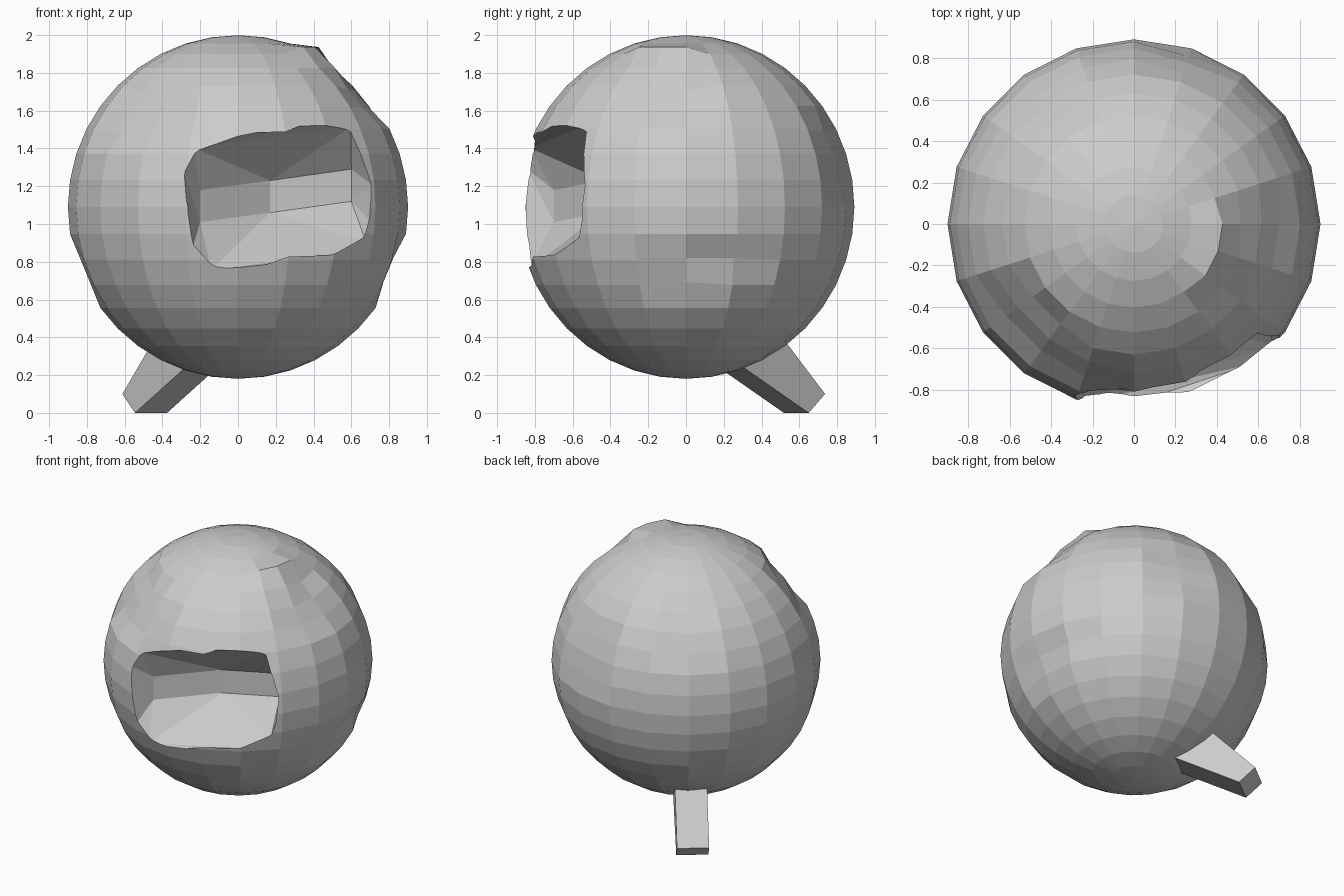
import bpy, bmesh, math
from mathutils import Vector

if "Cube" in bpy.data.objects:
    bpy.data.objects.remove(bpy.data.objects["Cube"])

C = Vector((0, 0, 1.09))
R = 0.905


def add_object(name, bm):
    bmesh.ops.recalc_face_normals(bm, faces=bm.faces)
    me = bpy.data.meshes.new(name)
    bm.to_mesh(me)
    bm.free()
    ob = bpy.data.objects.new(name, me)
    bpy.context.collection.objects.link(ob)
    return ob


# Round body: low-poly ball with a few hand-made dents and lumps
bm = bmesh.new()
bmesh.ops.create_uvsphere(bm, u_segments=20, v_segments=20, radius=R)
# direction, reach (degrees), radial factor
dents = [((0.42, -0.13, 0.81), 9, 1.045), ((0.63, -0.1, 0.62), 14, 0.965),
         ((0.86, 0.1, -0.28), 11, 0.96), ((0.2, 0.84, 0.30), 12, 0.965),
         ((-0.50, -0.45, 0.52), 15, 0.95), ((-0.3, -0.72, 0.42), 10, 0.97),
         ((-0.45, 0.6, 0.5), 12, 0.97), ((-0.85, -0.1, -0.3), 10, 0.975)]
for d, reach, f in dents:
    d = Vector(d)
    for v in bm.verts:
        a = math.degrees(v.co.angle(d))
        if a < reach:
            v.co *= f
for v in bm.verts:
    v.co = Vector((v.co.x * 0.995, v.co.y * 0.985, v.co.z * 1.005)) + C
body = add_object("body", bm)

# Mouth cutter: rounded rim tapering to a narrow bent back wall
rim = [(-0.29, 1.29), (-0.23, 1.40), (-0.04, 1.46), (0.43, 1.53), (0.59, 1.51),
       (0.68, 1.30), (0.71, 1.20), (0.70, 1.01), (0.67, 0.91), (0.56, 0.85),
       (0.03, 0.77), (-0.14, 0.76), (-0.24, 0.87)]
back = [(-0.20, -0.70, 1.01), (0.17, -0.44, 1.06), (0.60, -0.37, 1.12)]
bm = bmesh.new()
for x, z in rim:
    y = -math.sqrt(R * R - x * x - (z - C.z) ** 2)
    bm.verts.new(C + Vector((x, y, z - C.z)) * 1.01)
for x, y, z in back:
    bm.verts.new((x, y, z))
    bm.verts.new((x, y, z + 0.17))
bm.verts.new(C + Vector((0.32, -1.24, 0.06)))
hull = bmesh.ops.convex_hull(bm, input=bm.verts)
cutter = add_object("mouth_cutter", bm)
cutter.hide_render = True

mod = body.modifiers.new("mouth", "BOOLEAN")
mod.operation = "DIFFERENCE"
mod.solver = "EXACT"
mod.object = cutter
bpy.context.view_layer.objects.active = body
bpy.ops.object.modifier_apply(modifier=mod.name)
bpy.data.objects.remove(cutter)

# Slanted stem at the back left: side profile (radial, z) given a width
out = Vector((-0.61, 0.79, 0))
side = Vector((0.79, 0.61, 0))
profile = [(0.745, 0.0), (0.855, 0.10), (0.52, 0.45), (0.20, 0.30)]
bm = bmesh.new()
loops = [[bm.verts.new(out * r + side * s + Vector((0, 0, z))) for r, z in profile]
         for s in (-0.115, 0.10)]
bm.faces.new(loops[0])
bm.faces.new(loops[1])
for i in range(4):
    j = (i + 1) % 4
    bm.faces.new((loops[0][i], loops[0][j], loops[1][j], loops[1][i]))
add_object("stem", bm)
